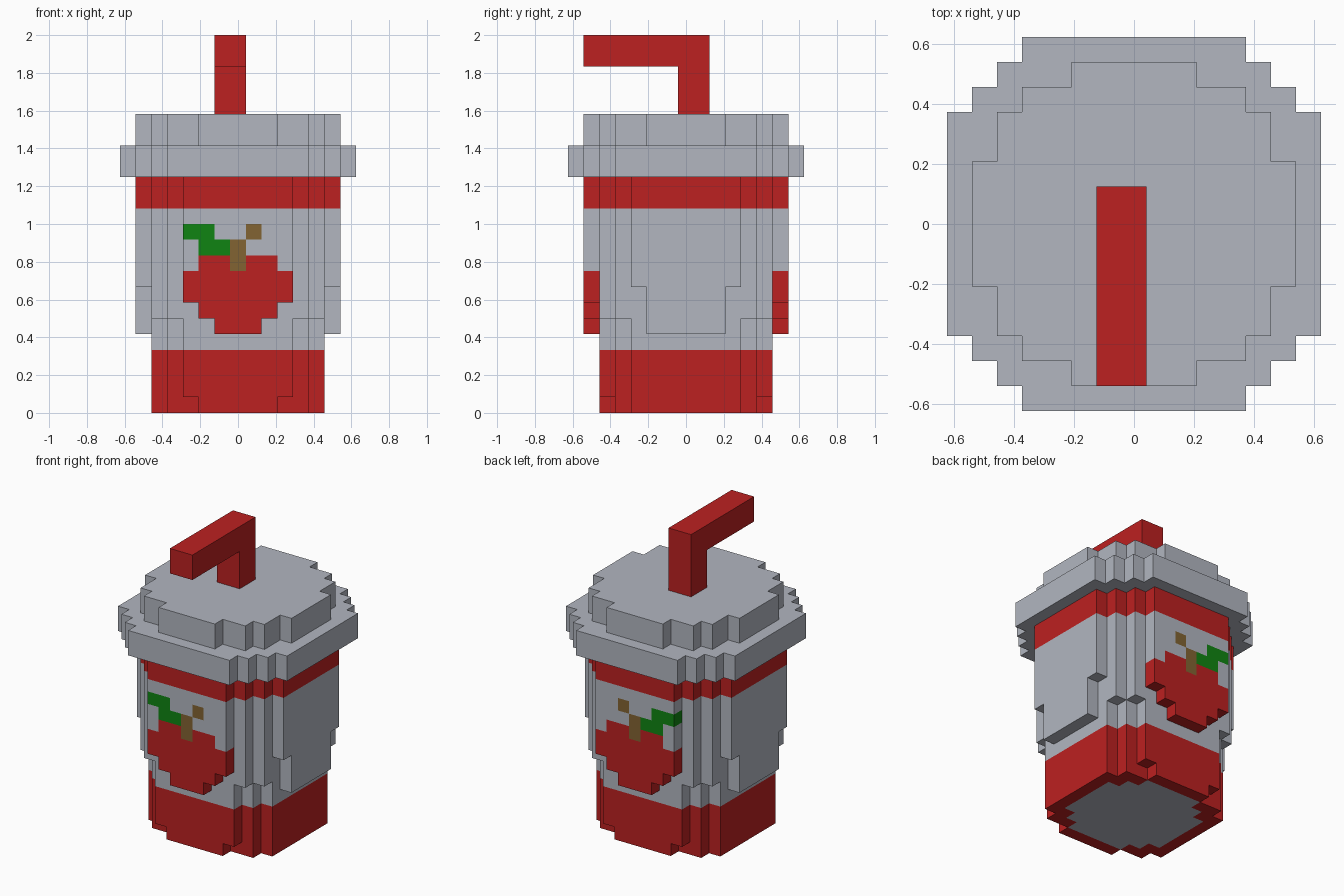
import bpy, bmesh
from mathutils import Vector

U = 1 / 12  # one block

if "Cube" in bpy.data.objects:
    bpy.data.objects.remove(bpy.data.objects["Cube"])


def material(name, rgb):
    m = bpy.data.materials.new(name)
    m.use_nodes = True
    col = (*rgb, 1)
    m.diffuse_color = col
    m.node_tree.nodes["Principled BSDF"].inputs["Base Color"].default_value = col
    return m


MATS = [material("pale_grey", (0.445, 0.468, 0.527)),
        material("red", (0.503, 0.015, 0.015)),
        material("leaf_green", (0.005, 0.231, 0.006)),
        material("stem_brown", (0.223, 0.127, 0.032))]
GREY, RED = 0, 1
CODES = "wrgb"  # letter -> material index


def finish(bm, name):
    bmesh.ops.remove_doubles(bm, verts=bm.verts, dist=1e-4)
    me = bpy.data.meshes.new(name)
    bm.to_mesh(me)
    bm.free()
    for m in MATS:
        me.materials.append(m)
    ob = bpy.data.objects.new(name, me)
    bpy.context.collection.objects.link(ob)


def face(bm, pts, out, mat):
    """Add a face in block units whose normal points along out."""
    f = bm.faces.new([bm.verts.new(Vector(p) * U) for p in pts])
    f.normal_update()
    if f.normal.dot(Vector(out)) < 0:
        f.normal_flip()
    f.material_index = mat


def outline(steps):
    """Stepped round outline from (half width x, half depth y) pairs, widest first."""
    q = []
    for i, (x, y) in enumerate(steps):
        q.append((x, y))
        if i + 1 < len(steps):
            q.append((steps[i + 1][0], y))
    return (q + [(-x, y) for x, y in reversed(q)]
            + [(-x, -y) for x, y in q] + [(x, -y) for x, y in reversed(q)])


def disc(bm, steps, z0, z1, mat, bottom=False, top=False):
    pts = outline(steps)
    for (ax, ay), (bx, by) in zip(pts, pts[1:] + pts[:1]):
        face(bm, [(ax, ay, z0), (bx, by, z0), (bx, by, z1), (ax, ay, z1)],
             (by - ay, ax - bx, 0), mat)
    if bottom:
        face(bm, [(x, y, z0) for x, y in pts], (0, 0, -1), mat)
    if top:
        face(bm, [(x, y, z1) for x, y in pts], (0, 0, 1), mat)


FOOT = [(5.5, 3.5), (4.5, 4.5), (2.5, 5.5)]
LOWER = [(5.5, 3.5), (4.5, 4.5), (3.5, 5.5)]
UPPER = [(5.5, 4.5), (4.5, 5.5)]
FLOOR = [(4.5, 2.5), (3.5, 3.5), (2.5, 4.5)]
BRIM = [(7.5, 4.5), (6.5, 5.5), (5.5, 6.5), (4.5, 7.5)]
DOME = [(6.5, 2.5), (5.5, 4.5), (4.5, 5.5), (2.5, 6.5)]


def half_width(steps, y):
    return max((x for x, d in steps if abs(y) < d), default=0)


# Red cup base, with a grey floor inside a red rim
bm = bmesh.new()
disc(bm, FOOT, 0, 1, RED)
disc(bm, LOWER, 1, 4, RED, bottom=True)
for y in range(-5, 6):
    w, g = half_width(FOOT, y), half_width(FLOOR, y)
    for a, b, m in ((-w, -g, RED), (-g, g, GREY), (g, w, RED)):
        if b > a:
            face(bm, [(a, y - .5, 0), (b, y - .5, 0), (b, y + .5, 0), (a, y + .5, 0)],
                 (0, 0, -1), m)
finish(bm, "cup_base")

# Grey cup wall
bm = bmesh.new()
disc(bm, LOWER, 4, 6, GREY)
disc(bm, UPPER, 6, 13, GREY, bottom=True)
finish(bm, "cup_wall")

# Red band under the lid
bm = bmesh.new()
disc(bm, UPPER, 13, 15, RED)
finish(bm, "cup_band")

# Lid
bm = bmesh.new()
disc(bm, BRIM, 15, 17, GREY, bottom=True, top=True)
finish(bm, "lid_brim")
bm = bmesh.new()
disc(bm, DOME, 17, 19, GREY, top=True)
finish(bm, "lid_top")


def panel(name, rows, place):
    """Raised one-block panel drawn by rows, top row under the lid."""
    bm = bmesh.new()
    cells = {(c - 3, 14 - r): CODES.index(ch) for r, row in enumerate(rows)
             for c, ch in enumerate(row) if ch != "."}
    for (a, z), m in cells.items():
        def quad(pts, out):
            face(bm, [place(*p) for p in pts], place(*out), m)
        l, r, t = a - .5, a + .5, z + 1
        quad([(l, 6.5, z), (r, 6.5, z), (r, 6.5, t), (l, 6.5, t)], (0, 1, 0))
        for s in (-1, 1):
            if (a + s, z) not in cells:
                e = a + s / 2
                quad([(e, 5.5, z), (e, 6.5, z), (e, 6.5, t), (e, 5.5, t)], (s, 0, 0))
        if (a, z - 1) not in cells:
            quad([(l, 5.5, z), (r, 5.5, z), (r, 6.5, z), (l, 6.5, z)], (0, 0, -1))
    bmesh.ops.remove_doubles(bm, verts=bm.verts, dist=1e-4)
    bmesh.ops.dissolve_limit(bm, angle_limit=0.02, verts=bm.verts, edges=bm.edges,
                             delimit={'MATERIAL'})
    finish(bm, name)


# Fruit panels on front and back, plain panels on the sides
FRUIT = ["rrrrrrr", "rrrrrrr", "wwwwwww", "ggwwbww", "wggbwww",
         "wrrbrrw", "rrrrrrr", "rrrrrrr", ".rrrrr.", "..rrr.."]
PLAIN = ["rrrrrrr"] * 2 + ["wwwwwww"] * 5 + [".wwwww."] * 3
panel("front_fruit_panel", FRUIT, lambda a, d, z: (a, -d, z))
panel("back_fruit_panel", FRUIT, lambda a, d, z: (a, d, z))
panel("left_panel", PLAIN, lambda a, d, z: (d, a, z))
panel("right_panel", PLAIN, lambda a, d, z: (-d, a, z))

# Bent straw: side profile extruded two blocks wide
bm = bmesh.new()
prof = [(1.5, 19), (1.5, 24), (-6.5, 24), (-6.5, 22), (-.5, 22), (-.5, 19)]
for x, s in ((-1.5, -1), (.5, 1)):
    face(bm, [(x, y, z) for y, z in prof], (s, 0, 0), RED)
for (ay, az), (by, bz) in zip(prof, prof[1:]):
    face(bm, [(-1.5, ay, az), (.5, ay, az), (.5, by, bz), (-1.5, by, bz)],
         (0, bz - az, ay - by), RED)
finish(bm, "straw")
